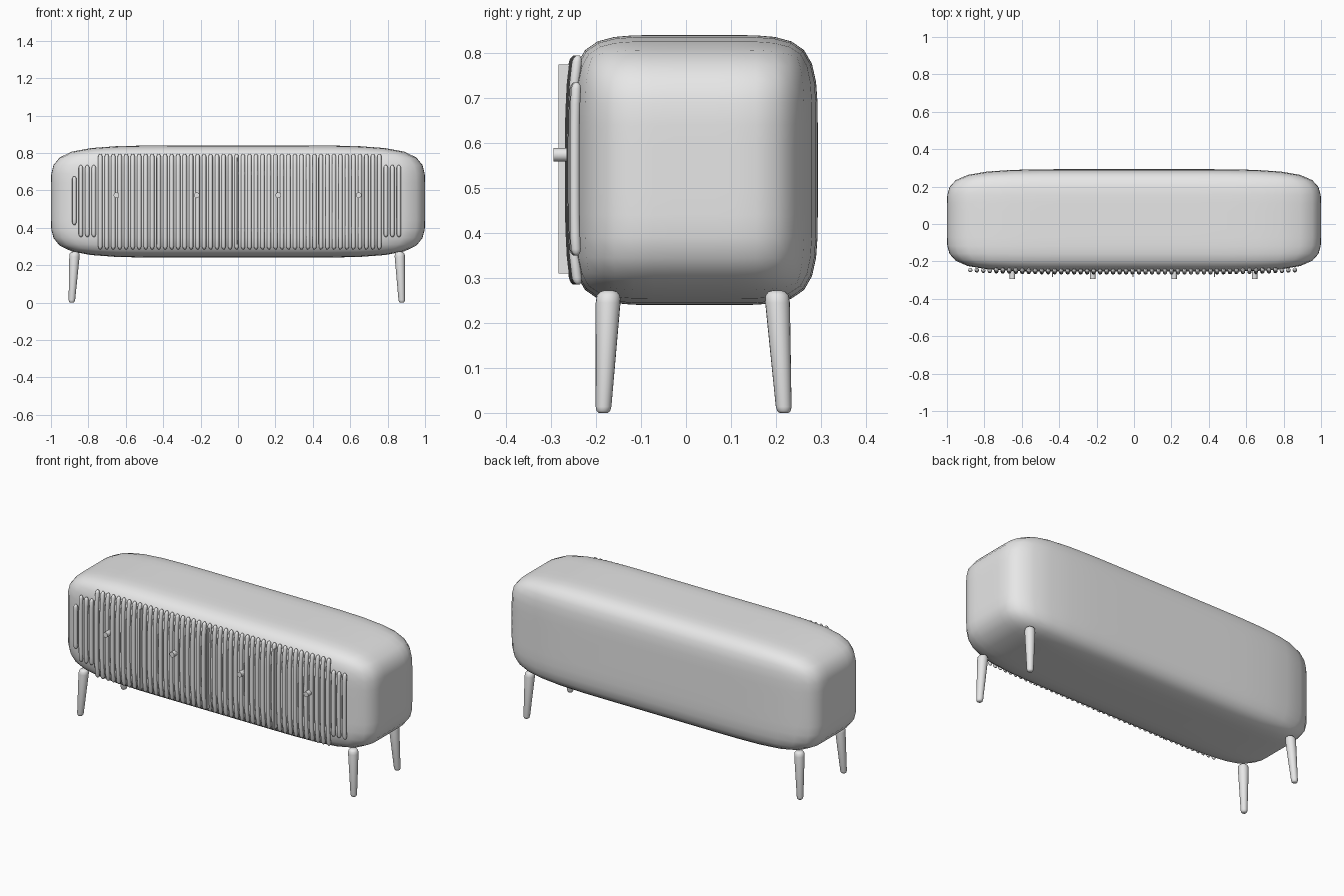
import bpy, bmesh
from math import cos, sin, pi
from mathutils import Vector

if "Cube" in bpy.data.objects:
    bpy.data.objects.remove(bpy.data.objects["Cube"])

grey = bpy.data.materials.new("light_grey")
grey.use_nodes = True
grey.diffuse_color = (0.8, 0.8, 0.8, 1)
grey.node_tree.nodes["Principled BSDF"].inputs["Base Color"].default_value = (0.8, 0.8, 0.8, 1)


def finish(bm, name, angle=0.9):
    bmesh.ops.recalc_face_normals(bm, faces=bm.faces)
    mesh = bpy.data.meshes.new(name)
    bm.to_mesh(mesh)
    bm.free()
    ob = bpy.data.objects.new(name, mesh)
    bpy.context.collection.objects.link(ob)
    mesh.materials.append(grey)
    bpy.ops.object.select_all(action='DESELECT')
    ob.select_set(True)
    bpy.context.view_layer.objects.active = ob
    bpy.ops.object.shade_smooth_by_angle(angle=angle)
    return ob


def tube(bm, path, sides, u, v):
    """Loft circles of (centre, radius) along a path; u and v span the circle."""
    rings = []
    for centre, r in path:
        rings.append([bm.verts.new(Vector(centre) + r * (cos(a) * u + sin(a) * v))
                      for a in (2 * pi * k / sides for k in range(sides))])
    for a, b in zip(rings, rings[1:]):
        for k in range(sides):
            j = (k + 1) % sides
            bm.faces.new((a[k], a[j], b[j], b[k]))
    bm.faces.new(rings[0])
    bm.faces.new(rings[-1])


def box(bm, size, centre):
    verts = bmesh.ops.create_cube(bm, size=1)["verts"]
    bmesh.ops.scale(bm, vec=size, verts=verts)
    bmesh.ops.translate(bm, vec=centre, verts=verts)


X, Y, Z = Vector((1, 0, 0)), Vector((0, 1, 0)), Vector((0, 0, 1))

# Pillow-shaped cabinet body
bm = bmesh.new()
box(bm, (2, 0.548, 0.6), (0, 0.019, 0.54))
bmesh.ops.subdivide_edges(bm, edges=bm.edges[:], cuts=2, use_grid_fill=True)
body = finish(bm, "cabinet_body", pi)
body.modifiers.new("rounding", 'SUBSURF').levels = 2
body.modifiers["rounding"].render_levels = 2

# Rounded vertical slats, bowed to follow the front
bm = bmesh.new()
count, radius = 51, 0.0115
for i in range(count):
    x = -0.875 + 0.0347 * i
    if i == 0:
        low, high = 0.415, 0.675
    elif i < 4 or i >= count - 3:
        low, high = 0.35, 0.735
    else:
        low, high = 0.285, 0.795
    path = []
    steps = [(0, 0.35), (0.006, 0.8), (0.014, 1)]
    span = high - low
    inner = [(span * t / 8, 1) for t in range(1, 8)]
    ends = [(span - d, r) for d, r in reversed(steps)]
    for d, r in steps + inner + ends:
        z = low + d
        bow = 0.012 * (abs(x) / 0.87) ** 4 + 0.012 * (abs(z - 0.54) / 0.255) ** 4
        path.append(((x, -0.259 + bow, z), radius * r))
    tube(bm, path, 10, X, Y)
finish(bm, "front_slats")

# Thin strips between the four doors
bm = bmesh.new()
for x in (-0.435, -0.005, 0.43):
    box(bm, (0.006, 0.03, 0.465), (x, -0.269, 0.542))
finish(bm, "door_dividers")

# Door knobs
bm = bmesh.new()
for x in (-0.65, -0.22, 0.215, 0.645):
    tube(bm, [((x, -0.25, 0.574), 0.015), ((x, -0.295, 0.574), 0.015)], 16, X, Z)
finish(bm, "door_knobs")

# Tapered splayed legs with rounded ends
for side, xt, xb in (("right", -0.873, -0.889), ("left", 0.864, 0.876)):
    for end, yt, yb in (("front", -0.172, -0.184), ("back", 0.202, 0.218)):
        bm = bmesh.new()
        top, foot = Vector((xt, yt, 0.272)), Vector((xb, yb, 0))
        path = [(foot.lerp(top, t), r) for t, r in
                ((0, 0.010), (0.015, 0.015), (0.05, 0.0175), (0.9, 0.0275),
                 (0.96, 0.026), (0.99, 0.019), (1, 0.010))]
        tube(bm, path, 20, X, Y)
        finish(bm, f"{end}_{side}_leg")
